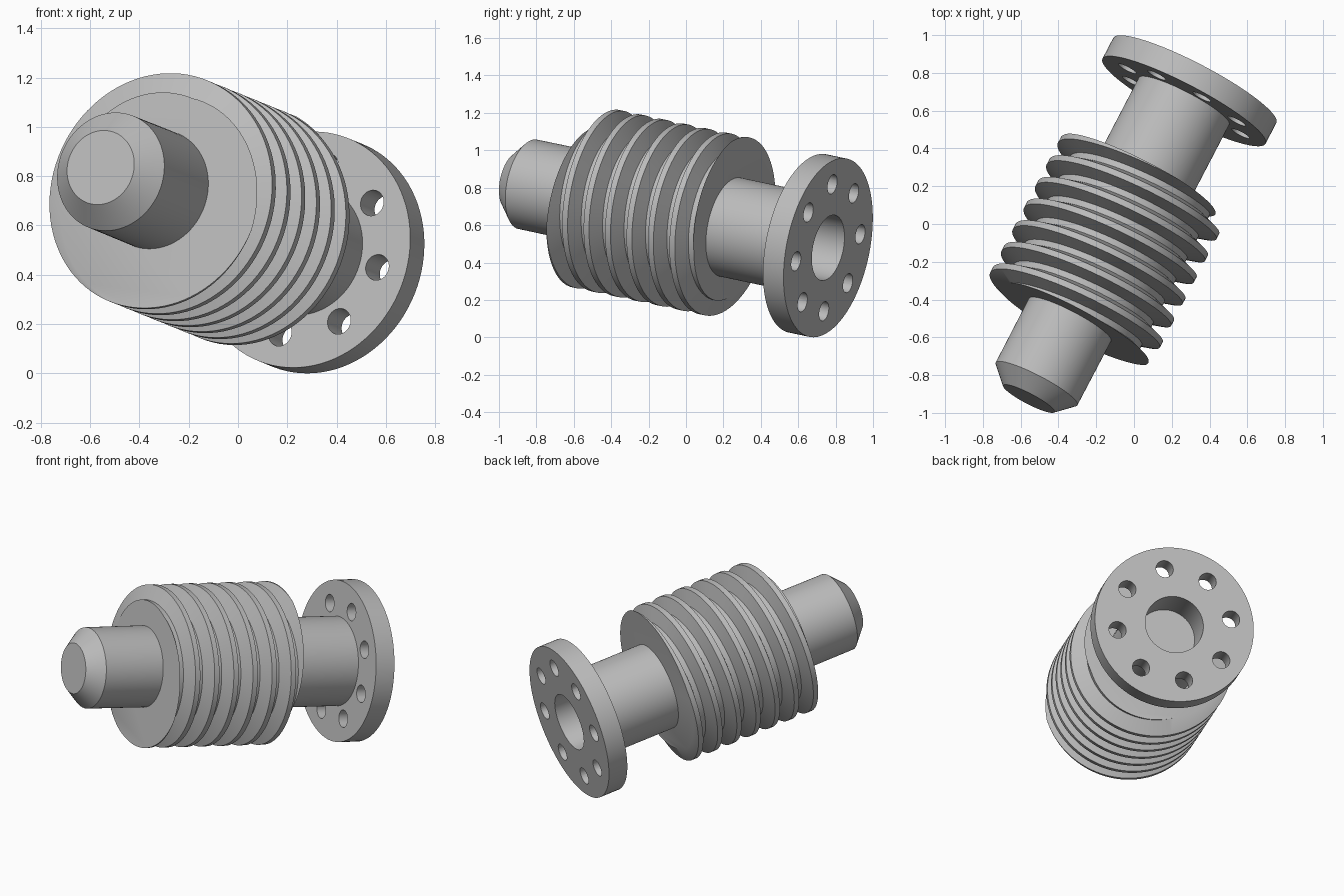
import bpy, bmesh, math
from mathutils import Vector, Matrix

cube = bpy.data.objects.get("Cube")
if cube:
    bpy.data.objects.remove(cube, do_unlink=True)

# Tilted shaft frame: local z runs from the chamfered tip to the flange
TIP = Vector((-0.557, -0.925, 0.835))
END = Vector((0.322, 0.76, 0.479))
LENGTH = (END - TIP).length
axis = (END - TIP).normalized()
up = (Vector((0, 0, 1)) - axis * axis.z).normalized()
side = axis.cross(up)
FRAME = Matrix.Translation(TIP) @ Matrix((up, side, axis)).transposed().to_4x4()

SEGMENTS = 96
FLANGE_FRONT = LENGTH - 0.126
BORE = 0.178

steel = bpy.data.materials.new("grey steel")
steel.use_nodes = True
GREY = (0.5, 0.5, 0.5, 1)
steel.diffuse_color = GREY
steel.node_tree.nodes["Principled BSDF"].inputs["Base Color"].default_value = GREY


def finish(name, bm):
    """Turn a bmesh into an object placed on the shaft frame."""
    bmesh.ops.remove_doubles(bm, verts=bm.verts, dist=1e-5)
    bmesh.ops.recalc_face_normals(bm, faces=bm.faces)
    mesh = bpy.data.meshes.new(name)
    bm.to_mesh(mesh)
    bm.free()
    mesh.materials.append(steel)
    obj = bpy.data.objects.new(name, mesh)
    bpy.context.collection.objects.link(obj)
    obj.matrix_world = FRAME
    return obj


def polar(r, angle, z):
    return (r * math.cos(angle), r * math.sin(angle), z)


def lathe(name, profile):
    """Spin a (radius, height) profile around the local z axis."""
    bm = bmesh.new()
    verts = [bm.verts.new((r, 0, z)) for r, z in profile]
    edges = [bm.edges.new(pair) for pair in zip(verts, verts[1:])]
    bmesh.ops.spin(bm, geom=verts + edges, cent=(0, 0, 0), axis=(0, 0, 1),
                   angle=math.tau, steps=SEGMENTS, use_merge=False)
    return finish(name, bm)


def smooth(obj):
    bpy.ops.object.select_all(action='DESELECT')
    obj.select_set(True)
    bpy.context.view_layer.objects.active = obj
    bpy.ops.object.shade_smooth_by_angle(angle=math.radians(25))


# Shaft with chamfered tip and blind bore
WORM_START, WORM_END = 0.48, 1.335
shaft = lathe("shaft", [
    (0, 0), (0.153, 0), (0.244, 0.09), (0.247, 0.9), (0.27, 0.9),
    (0.27, FLANGE_FRONT), (BORE, FLANGE_FRONT),
    (BORE, LENGTH - 0.25), (0, LENGTH - 0.25)])

# Flange ring
flange = lathe("flange", [
    (BORE, FLANGE_FRONT), (0.487, FLANGE_FRONT), (0.487, LENGTH),
    (BORE, LENGTH), (BORE, FLANGE_FRONT)])

# Eight bolt holes cut through the flange
bm = bmesh.new()
for i in range(8):
    place = Matrix.Translation(polar(0.353, math.radians(12 + 45 * i), LENGTH - 0.06))
    bmesh.ops.create_cone(bm, cap_ends=True, segments=32, radius1=0.053,
                          radius2=0.053, depth=0.4, matrix=place)
cutter = finish("bolt_hole_cutter", bm)
cutter.hide_render = True
cut = flange.modifiers.new("bolt holes", 'BOOLEAN')
cut.operation = 'DIFFERENCE'
cut.solver = 'EXACT'
cut.object = cutter
bpy.context.view_layer.update()
depsgraph = bpy.context.evaluated_depsgraph_get()
drilled = bpy.data.meshes.new_from_object(flange.evaluated_get(depsgraph))
flange.modifiers.clear()
flange.data = drilled
bpy.data.objects.remove(cutter, do_unlink=True)

# Right-handed worm thread: trapezoid tooth swept along a helix
ROOT, CREST = 0.4, 0.49
PITCH = (WORM_END - WORM_START) / 6.5
START_ANGLE = math.radians(155)
TOOTH = [(CREST, -0.125), (CREST, 0.125), (ROOT, 0.375), (ROOT, 0.625)]
bm = bmesh.new()
columns = []
for i in range(SEGMENTS + 1):
    turn = i / SEGMENTS
    angle = START_ANGLE + turn * math.tau
    columns.append([bm.verts.new(polar(r, angle, WORM_START + PITCH * (k + t + turn)))
                    for k in range(-3, 9) for r, t in TOOTH])
for a, b in zip(columns, columns[1:]):
    for j in range(len(a) - 1):
        bm.faces.new((a[j], b[j], b[j + 1], a[j + 1]))
bmesh.ops.remove_doubles(bm, verts=bm.verts, dist=1e-5)

# Trim both ends flat and cap them
for z, direction in ((WORM_START, -1), (WORM_END, 1)):
    cut_geom = bmesh.ops.bisect_plane(
        bm, geom=bm.verts[:] + bm.edges[:] + bm.faces[:], dist=1e-6,
        plane_co=(0, 0, z), plane_no=(0, 0, direction), clear_outer=True)
    rim = [e for e in cut_geom["geom_cut"] if isinstance(e, bmesh.types.BMEdge)]
    bmesh.ops.holes_fill(bm, edges=rim, sides=0)
worm = finish("worm_thread", bm)

for part in (shaft, flange, worm):
    smooth(part)
